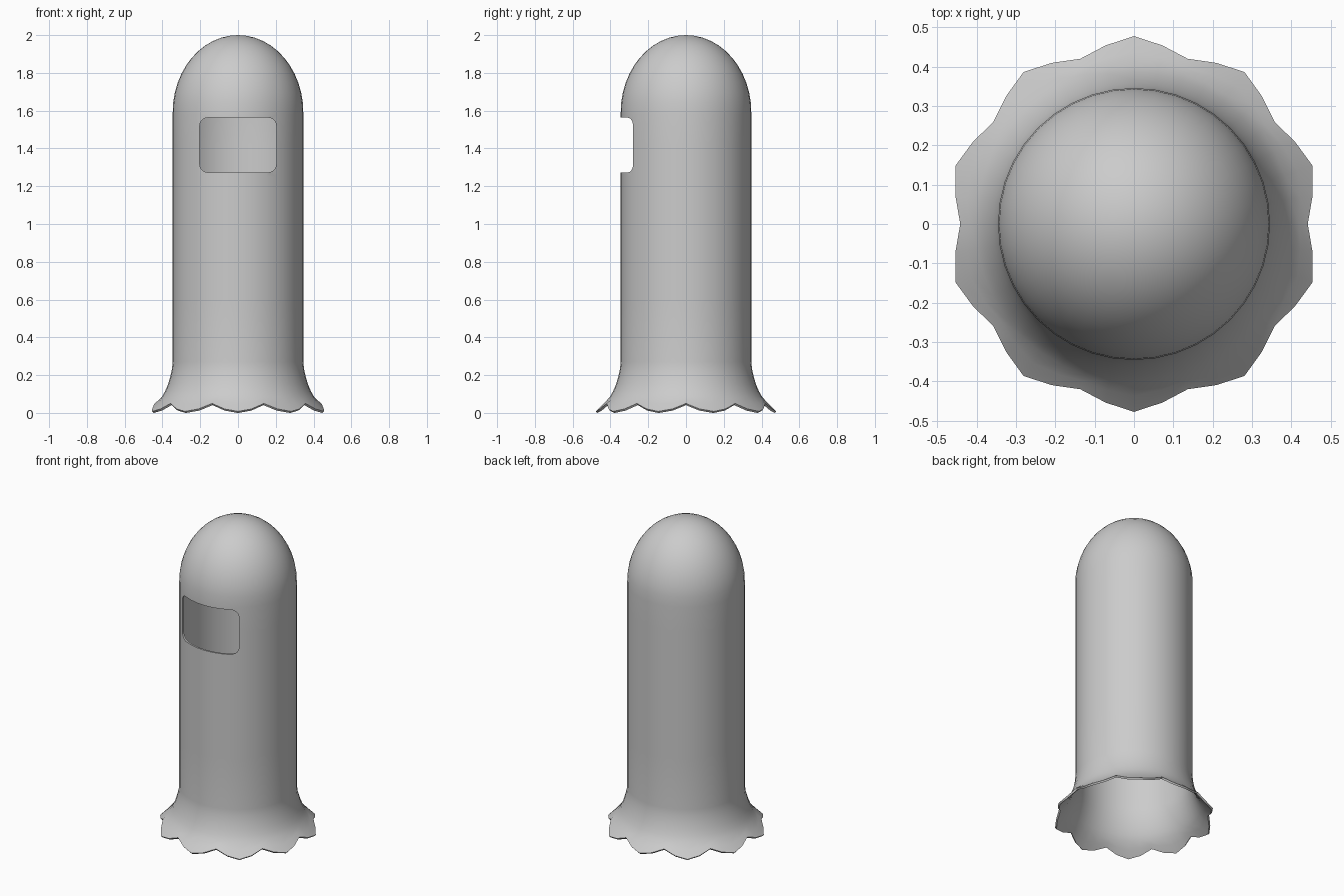
import bpy, bmesh
from math import sin, cos, pi, radians

if "Cube" in bpy.data.objects:
    bpy.data.objects.remove(bpy.data.objects["Cube"])

SEG = 40
R = 0.346

# Outer profile (radius, z) from above the skirt hem up to the dome
profile = [(0.403, 0.085), (0.386, 0.115), (0.371, 0.15), (0.359, 0.19), (0.350, 0.23), (R, 0.27)]
profile += [(R, z) for z in (0.6, 0.9, 1.15, 1.25, 1.42, 1.58)]
profile += [(R * cos(t), 1.59 + 0.41 * sin(t)) for t in [radians(7.5 * i) for i in range(1, 12)]]

# Scalloped hem: valley, mid, tip, mid for each of ten lobes
hem = [(0.442, 0.050), (0.460, 0.021), (0.478, 0.008), (0.460, 0.021)]

bm = bmesh.new()


def ring(points):
    return [bm.verts.new((r * cos(2 * pi * i / SEG), r * sin(2 * pi * i / SEG), z))
            for i, (r, z) in enumerate(points)]


top = profile[0]
rim = [hem[i % 4] for i in range(SEG)]
mid = [(r * 0.5 + top[0] * 0.5 - 0.003, z * 0.5 + top[1] * 0.5) for r, z in rim]
rings = [ring(rim), ring(mid)] + [ring([p] * SEG) for p in profile]
for a, b in zip(rings, rings[1:]):
    for i in range(SEG):
        j = (i + 1) % SEG
        bm.faces.new((a[i], a[j], b[j], b[i]))
apex = bm.verts.new((0, 0, 2.0))
for i in range(SEG):
    bm.faces.new((rings[-1][i], rings[-1][(i + 1) % SEG], apex))

mesh = bpy.data.meshes.new("hooded_body")
bm.to_mesh(mesh)
bm.free()
body = bpy.data.objects.new("hooded_body", mesh)
bpy.context.collection.objects.link(body)

# Thin shell wall
shell = body.modifiers.new("wall", 'SOLIDIFY')
shell.thickness = 0.012
shell.offset = -1

# Rounded window cutter for the face opening
bm = bmesh.new()
W, H, C, ZC = 0.203, 0.145, 0.045, 1.418
outline = []
for k, (sx, sz) in enumerate([(1, 1), (-1, 1), (-1, -1), (1, -1)]):
    for s in range(6):
        t = pi / 2 * (k + s / 5)
        outline.append((sx * (W - C) + C * cos(t), ZC + sz * (H - C) + C * sin(t)))
face = bm.faces.new([bm.verts.new((x, -0.6, z)) for x, z in outline])
ext = bmesh.ops.extrude_face_region(bm, geom=[face])
bmesh.ops.translate(bm, vec=(0, 0.5, 0),
                    verts=[v for v in ext["geom"] if isinstance(v, bmesh.types.BMVert)])
bmesh.ops.recalc_face_normals(bm, faces=bm.faces)
cmesh = bpy.data.meshes.new("window_cutter")
bm.to_mesh(cmesh)
bm.free()
cutter = bpy.data.objects.new("window_cutter", cmesh)
bpy.context.collection.objects.link(cutter)
cut = body.modifiers.new("window", 'BOOLEAN')
cut.operation = 'DIFFERENCE'
cut.solver = 'EXACT'
cut.object = cutter

# Apply modifiers, drop the cutter, then shade smooth
bpy.context.view_layer.objects.active = body
body.select_set(True)
for m in ("wall", "window"):
    bpy.ops.object.modifier_apply(modifier=m)
bpy.data.objects.remove(cutter)
bpy.ops.object.shade_smooth_by_angle(angle=radians(40))
